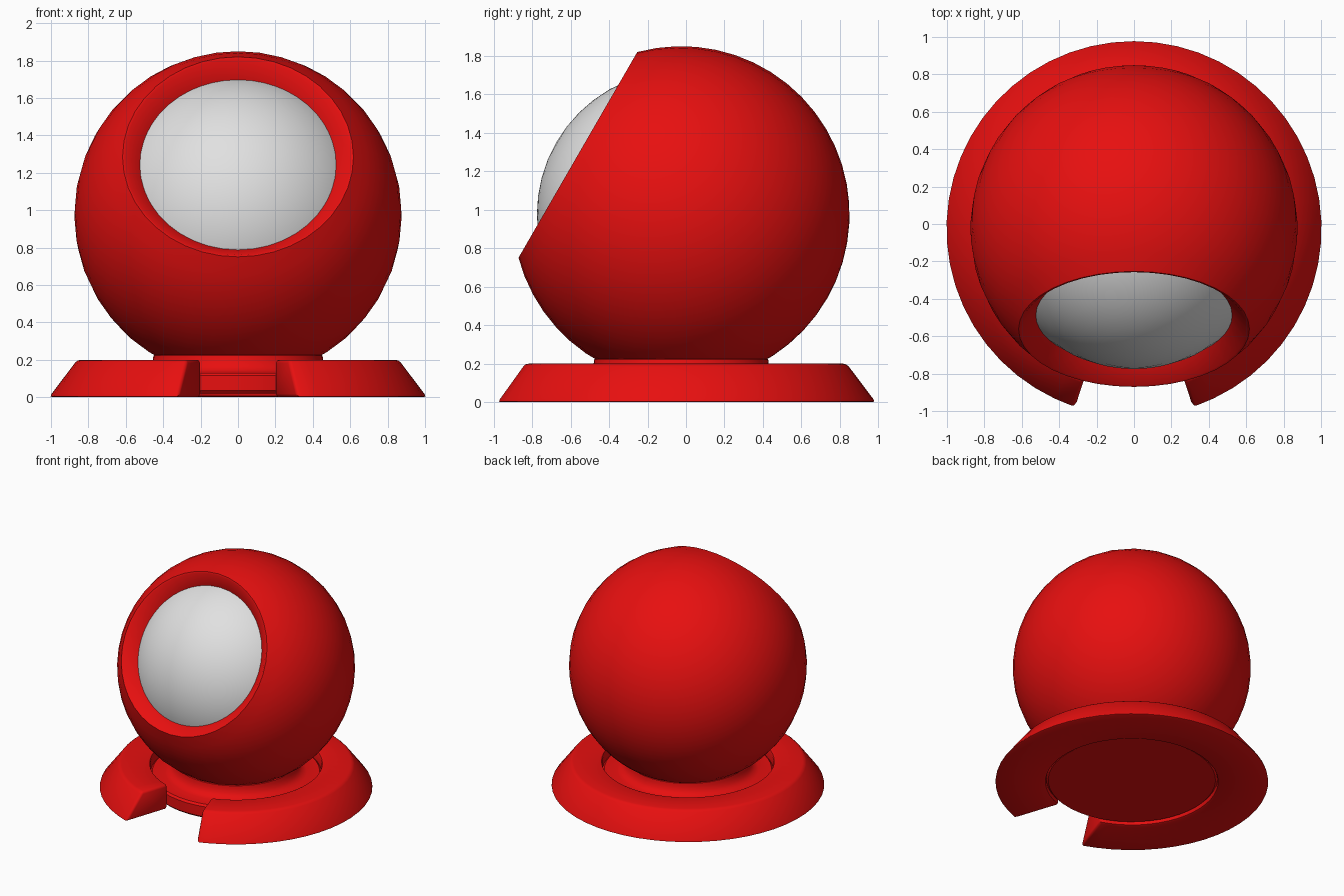
import bpy
import bmesh
from math import sin, cos, pi, radians, acos
from mathutils import Matrix, Vector

cube = bpy.data.objects.get("Cube")
if cube:
    bpy.data.objects.remove(cube, do_unlink=True)

CENTRE_Y = -0.025
BALL_Z = 0.975
TILT = Matrix.Translation((0, CENTRE_Y, BALL_Z)) @ Matrix.Rotation(radians(60), 4, 'X')
UPRIGHT = Matrix.Translation((0, CENTRE_Y, 0))


def material(name, rgb):
    mat = bpy.data.materials.new(name)
    mat.use_nodes = True
    mat.diffuse_color = (*rgb, 1)
    mat.node_tree.nodes["Principled BSDF"].inputs["Base Color"].default_value = (*rgb, 1)
    return mat


def lathe(name, profile, mat, place, steps=48, gap=0.0, bevel=0.0):
    """Revolve (radius, height) points; a gap leaves a capped opening at the front."""
    bm = bmesh.new()
    count = steps + 1 if gap else steps
    rings = []
    for i in range(count):
        a = -pi / 2 + gap + (2 * pi - 2 * gap) * i / steps
        rings.append([bm.verts.new((r * cos(a), r * sin(a), z)) for r, z in profile])
    n = len(profile)
    for i in range(steps):
        a, b = rings[i], rings[(i + 1) % count]
        for j in range(n if gap else n - 1):
            k = (j + 1) % n
            bm.faces.new((a[j], b[j], b[k], a[k]))
    if gap:
        bm.faces.new(rings[0])
        bm.faces.new(rings[-1])
    bmesh.ops.remove_doubles(bm, verts=bm.verts, dist=1e-5)
    bmesh.ops.recalc_face_normals(bm, faces=bm.faces)
    if bevel:
        sharp = [e for e in bm.edges if e.calc_face_angle(0) > radians(35)]
        bmesh.ops.bevel(bm, geom=sharp, offset=bevel, segments=2, profile=0.5,
                        affect='EDGES', clamp_overlap=True)
    mesh = bpy.data.meshes.new(name)
    bm.to_mesh(mesh)
    bm.free()
    obj = bpy.data.objects.new(name, mesh)
    bpy.context.collection.objects.link(obj)
    obj.matrix_world = place
    mesh.materials.append(mat)
    bpy.ops.object.select_all(action='DESELECT')
    obj.select_set(True)
    bpy.context.view_layer.objects.active = obj
    bpy.ops.object.shade_smooth_by_angle(angle=radians(44))
    return obj


def arc(radius, start, end, steps):
    """Points along a circle, angles measured from the axis."""
    angles = [start + (end - start) * i / steps for i in range(steps + 1)]
    return [(max(0.0, radius * sin(a)) if a < pi - 1e-6 else 0.0, radius * cos(a))
            for a in angles]


red = material("glossy red", (0.82, 0.005, 0.005))
grey = material("light grey", (0.75, 0.75, 0.75))

# Foot ring with a wedge opening at the front
lathe("foot_ring", [(0.63, 0), (1.011, 0), (0.86, 0.2), (0.63, 0.2)],
      red, UPRIGHT, gap=radians(18.3), bevel=0.018)

# Recessed disc and the flared neck that carries the ball
lathe("disc_and_neck",
      [(0, 0.02), (0.615, 0.02), (0.63, 0.035), (0.63, 0.115), (0.615, 0.13),
       (0.52, 0.13), (0.485, 0.145), (0.465, 0.17), (0.455, 0.2),
       (0.452, 0.222), (0.43, 0.235)],
      red, UPRIGHT)

# Outer shell: ball cut by a tilted plane, with a sloping rim around the opening
cut = acos(0.62 / 0.875)
lathe("outer_shell",
      arc(0.875, pi, cut, 20) + [(0.604, 0.617), (0.525, 0.535), (0.5, 0.51)],
      red, TILT, steps=40)

# Inner ball showing through the opening
lathe("inner_ball", arc(0.75, pi, 0, 24), grey, TILT)
